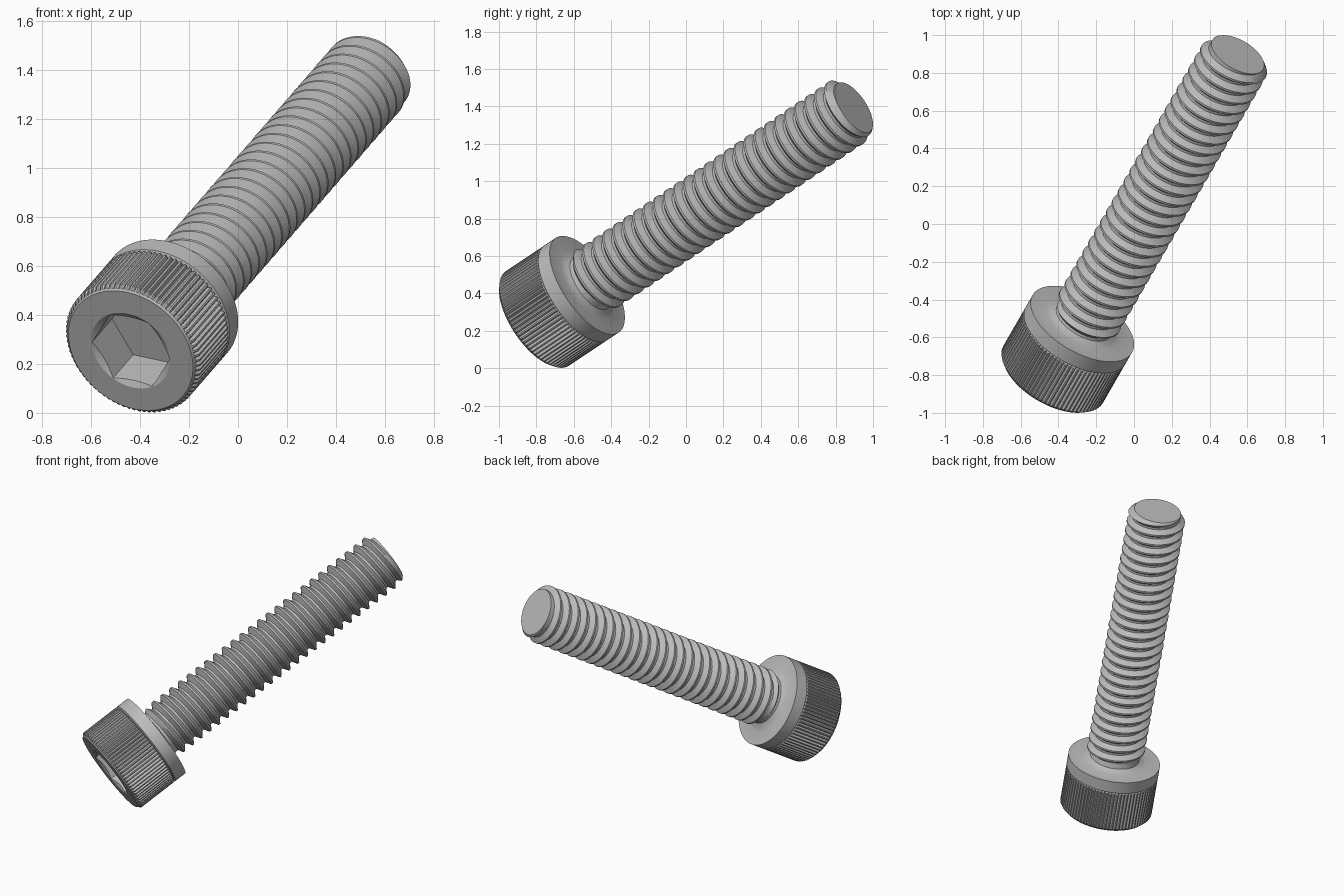
import bpy, bmesh
from math import sin, cos, pi, radians

if "Cube" in bpy.data.objects:
    bpy.data.objects.remove(bpy.data.objects["Cube"], do_unlink=True)

# Main sizes, measured along the screw axis from the head face
ORIGIN = (-0.438, -0.813, 0.254)
TILT = (radians(-60), 0, radians(-30))
HEAD_R, HEAD_LEN, TOTAL_LEN = 0.304, 0.38, 2.28
KNURL_DEPTH, TEETH = 0.014, 80
SOCKET_R, SOCKET_DEPTH = 0.178, 0.19
MAJOR_R, MINOR_R = 0.19, 0.155
THREAD_START, TURNS = HEAD_LEN + 0.03, 26
SOCKET_TURN = radians(13)

steel = bpy.data.materials.new("steel grey")
steel.use_nodes = True
steel.diffuse_color = (0.5, 0.5, 0.5, 1)
steel.node_tree.nodes["Principled BSDF"].inputs["Base Color"].default_value = (0.5, 0.5, 0.5, 1)


def grid_object(name, columns, caps):
    """Skin columns of (angle, radius, height) points; cap the chosen end rows."""
    bm = bmesh.new()
    verts = [[bm.verts.new((r * cos(a), r * sin(a), z)) for a, r, z in col] for col in columns]
    for left, right in zip(verts, verts[1:]):
        for k in range(len(left) - 1):
            bm.faces.new((left[k], right[k], right[k + 1], left[k + 1]))
    for row in caps:
        bm.faces.new([col[row] for col in verts[:-1]])
    bmesh.ops.remove_doubles(bm, verts=bm.verts, dist=0.0002)
    bmesh.ops.recalc_face_normals(bm, faces=bm.faces)
    mesh = bpy.data.meshes.new(name)
    bm.to_mesh(mesh)
    bm.free()
    mesh.materials.append(steel)
    obj = bpy.data.objects.new(name, mesh)
    bpy.context.collection.objects.link(obj)
    obj.location, obj.rotation_euler = ORIGIN, TILT
    bpy.ops.object.select_all(action="DESELECT")
    obj.select_set(True)
    bpy.context.view_layer.objects.active = obj
    bpy.ops.object.shade_smooth_by_angle(angle=radians(28))
    return obj


# Socket head: hexagonal recess, chamfered face, knurled side, plain band, neck fillet
head_columns = []
sides = TEETH * 3
for i in range(sides + 1):
    angle = 2 * pi * i / sides
    hex_r = (SOCKET_R - 0.002) * cos(pi / 6) / cos(angle % (pi / 3) - pi / 6)
    knurl_r = HEAD_R - (KNURL_DEPTH if i % 3 == 0 else 0)
    rings = [
        (hex_r, SOCKET_DEPTH),
        (hex_r, (SOCKET_R - hex_r) * 0.58),
        (SOCKET_R, 0),
        (HEAD_R - 0.022, 0),
        (HEAD_R - KNURL_DEPTH - 0.001, 0.008),
        (knurl_r, 0.022),
        (knurl_r, 0.285),
        (HEAD_R - KNURL_DEPTH - 0.001, 0.290),
        (HEAD_R, 0.298),
        (HEAD_R, HEAD_LEN),
        (MAJOR_R + 0.022, HEAD_LEN),
        (MAJOR_R - 0.005, HEAD_LEN + 0.008),
        (MINOR_R + 0.008, HEAD_LEN + 0.02),
        (MINOR_R, HEAD_LEN + 0.05),
    ]
    head_columns.append([(angle + SOCKET_TURN, r, z) for r, z in rings])
grid_object("socket_head", head_columns, caps=[0])

# Threaded shank: V profile swept along a helix, tapered at both ends
pitch = (TOTAL_LEN - THREAD_START) / TURNS
tooth = [(0, MINOR_R), (0.2, MINOR_R), (0.52, MAJOR_R), (0.68, MAJOR_R)]
samples = [(f, r) for f, r in tooth]
segments = 72
thread_columns = []
for i in range(segments + 1):
    turn = i / segments
    column = []
    for k in range(-1, TURNS + 1):
        for f, r in samples:
            z = THREAD_START + (k + f + turn) * pitch
            z = min(max(z, THREAD_START), TOTAL_LEN)
            limit = MINOR_R + min(z - THREAD_START, TOTAL_LEN - z)
            column.append((2 * pi * turn, min(r, limit), z))
    thread_columns.append(column)
grid_object("threaded_shank", thread_columns, caps=[0, -1])
